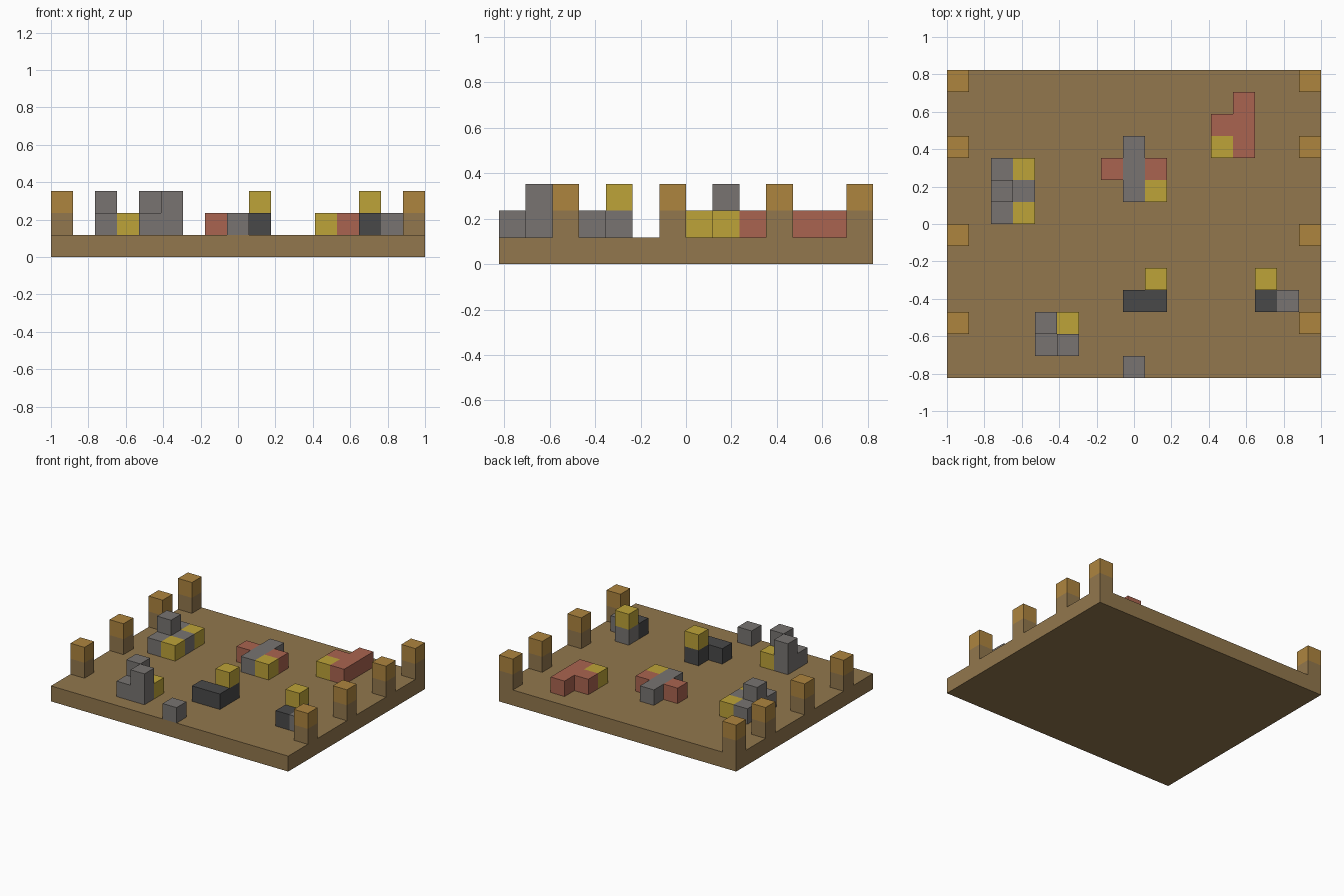
import bpy
import bmesh
from mathutils import Vector

cube = bpy.data.objects.get("Cube")
if cube:
    bpy.data.objects.remove(cube, do_unlink=True)

U = 2 / 17          # one block
COLS, ROWS = 17, 14


def material(name, hex_code):
    rgb = [int(hex_code[i:i + 2], 16) / 255 for i in (0, 2, 4)]
    lin = [c / 12.92 if c < 0.04 else ((c + 0.055) / 1.055) ** 2.4 for c in rgb]
    mat = bpy.data.materials.new(name)
    mat.use_nodes = True
    mat.diffuse_color = (*lin, 1)
    bsdf = mat.node_tree.nodes["Principled BSDF"]
    bsdf.inputs["Base Color"].default_value = (*lin, 1)
    bsdf.inputs["Roughness"].default_value = 0.9
    return mat


MATS = {
    "earth": material("earth brown", "92774D"),
    "wood": material("light wood", "AE853F"),
    "yellow": material("yellow", "BDA338"),
    "red": material("brick red", "AA6450"),
    "stone": material("stone grey", "787471"),
    "coal": material("dark grey", "494949"),
}


def blocks(name, cells):
    """Build one shell from {(column, row, level): colour}, without inner faces."""
    bm = bmesh.new()
    used = list(dict.fromkeys(cells.values()))
    for cell, colour in cells.items():
        pos = Vector(cell)
        made = bmesh.ops.create_cube(bm, size=1)["verts"]
        faces = {f for v in made for f in v.link_faces}
        for f in faces:
            f.material_index = used.index(colour)
        hidden = [f for f in faces
                  if tuple(round(c) for c in pos + 2 * f.calc_center_median()) in cells]
        for v in made:
            v.co = (v.co + pos + Vector((0.5 - COLS / 2, 0.5 - ROWS / 2, 0.5))) * U
        bmesh.ops.delete(bm, geom=hidden, context="FACES")
    bmesh.ops.remove_doubles(bm, verts=bm.verts, dist=U / 100)
    mesh = bpy.data.meshes.new(name)
    bm.to_mesh(mesh)
    bm.free()
    for colour in used:
        mesh.materials.append(MATS[colour])
    obj = bpy.data.objects.new(name, mesh)
    bpy.context.collection.objects.link(obj)
    return obj


# Ground slab
bpy.ops.mesh.primitive_cube_add(size=1, location=(0, 0, U / 2))
slab = bpy.context.object
slab.name = "ground_slab"
slab.scale = (COLS * U, ROWS * U, U)
bpy.ops.object.transform_apply(location=False, rotation=False, scale=True)
slab.data.materials.append(MATS["earth"])

# Two-block posts along both sides
for side, col in (("right", 0), ("left", COLS - 1)):
    for n, row in enumerate((2, 6, 10, 13), 1):
        blocks(f"{side}_post_{n}", {(col, row, 1): "earth", (col, row, 2): "wood"})

# Lone stone at the front edge
blocks("front_stone", {(8, 0, 1): "stone"})

# Stepped stones, front right
blocks("stepped_stones", {
    (4, 1, 1): "stone", (5, 1, 1): "stone", (5, 1, 2): "stone",
    (4, 2, 1): "stone", (4, 2, 2): "stone", (5, 2, 1): "yellow"})

# Stone pile with two yellow corners
blocks("stone_pile", {
    (2, 7, 1): "stone", (2, 8, 1): "stone", (2, 9, 1): "stone",
    (2, 8, 2): "stone", (3, 8, 1): "stone",
    (3, 7, 1): "yellow", (3, 9, 1): "yellow"})

# Cross in the middle
blocks("middle_cross", {
    (8, 8, 1): "stone", (8, 9, 1): "stone", (8, 10, 1): "stone",
    (7, 9, 1): "red", (9, 9, 1): "red", (9, 8, 1): "yellow"})

# Red bricks, back left
blocks("red_bricks", {
    (13, 10, 1): "red", (13, 11, 1): "red", (13, 12, 1): "red",
    (12, 11, 1): "red", (12, 10, 1): "yellow"})

# Dark blocks with a raised yellow block
blocks("dark_blocks", {
    (8, 3, 1): "coal", (9, 3, 1): "coal", (9, 4, 1): "coal", (9, 4, 2): "yellow"})

# Mixed corner, front left
blocks("mixed_corner", {
    (14, 3, 1): "coal", (15, 3, 1): "stone",
    (14, 4, 1): "stone", (14, 4, 2): "yellow"})
